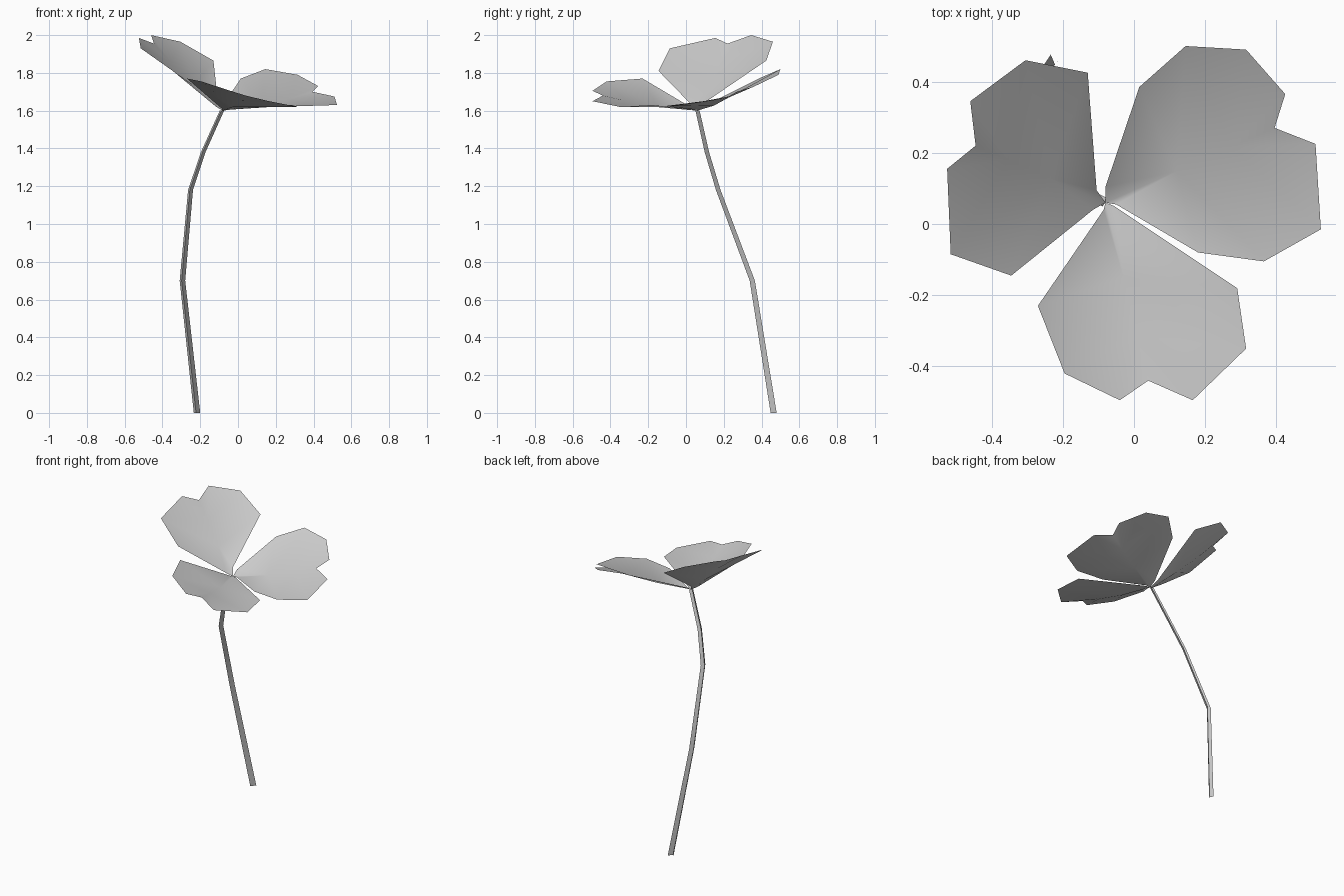
import bpy
from mathutils import Vector

default_cube = bpy.data.objects.get("Cube")
if default_cube:
    bpy.data.objects.remove(default_cube, do_unlink=True)

# One plain grey for the whole plant
grey = bpy.data.materials.new("plain grey")
grey.use_nodes = True
colour = (0.6, 0.6, 0.6, 1)
grey.diffuse_color = colour
for node in grey.node_tree.nodes:
    if node.type == "BSDF_PRINCIPLED":
        node.inputs["Base Color"].default_value = colour


def build_object(name, points, faces):
    mesh = bpy.data.meshes.new(name)
    mesh.from_pydata([tuple(point) for point in points], [], faces)
    mesh.materials.append(grey)
    mesh.update()
    result = bpy.data.objects.new(name, mesh)
    bpy.context.collection.objects.link(result)
    return result


def shade(target, angle):
    bpy.ops.object.select_all(action="DESELECT")
    target.select_set(True)
    bpy.context.view_layer.objects.active = target
    bpy.ops.object.shade_smooth_by_angle(angle=angle)


CENTRE = Vector((-0.08, 0.06, 1.6))


def build_leaflet(name, first_side, notch, second_side):
    """Heart-shaped sheet folded along a slightly sagging midrib."""
    notch = Vector(notch)
    sag = Vector((0, 0, -0.015))
    inner_rib = CENTRE.lerp(notch, 0.42) + sag
    outer_rib = CENTRE.lerp(notch, 0.75) + sag * 0.6
    points = [CENTRE, inner_rib, outer_rib, notch]
    faces = []
    for side, flipped in ((first_side, False), (second_side, True)):
        start = len(points)
        points.extend(Vector(point) for point in side)
        rim = list(range(start, len(points)))
        base, shoulder, outer = rim[:3]
        half = [(0, base, 1), (1, base, shoulder),
                (1, shoulder, outer), (1, outer, 2)]
        beyond = rim[2:] + [3]
        half += [(2, a, b) for a, b in zip(beyond, beyond[1:])]
        faces += [face[::-1] if flipped else face for face in half]
    leaflet = build_object(name, points, faces)
    shade(leaflet, 1.2)


# Leaflets: each side runs from the narrow base out to the notch
build_leaflet(
    "front_leaflet",
    [(-0.085, 0.04, 1.61), (-0.27, -0.23, 1.77),
     (-0.195, -0.42, 1.755), (-0.04, -0.495, 1.705)],
    (0.04, -0.44, 1.68),
    [(-0.055, 0.05, 1.605), (0.29, -0.18, 1.63),
     (0.315, -0.35, 1.62), (0.165, -0.495, 1.65)])
build_leaflet(
    "left_leaflet",
    [(-0.05, 0.055, 1.605), (0.18, -0.08, 1.62), (0.365, -0.105, 1.625),
     (0.525, -0.015, 1.63), (0.51, 0.225, 1.675)],
    (0.395, 0.27, 1.7),
    [(-0.08, 0.105, 1.63), (0.015, 0.385, 1.77), (0.145, 0.5, 1.82),
     (0.315, 0.49, 1.79), (0.425, 0.365, 1.73)])
build_leaflet(
    "right_leaflet",
    [(-0.105, 0.095, 1.64), (-0.13, 0.425, 1.865),
     (-0.305, 0.46, 1.965), (-0.46, 0.345, 2)],
    (-0.445, 0.22, 1.955),
    [(-0.115, 0.04, 1.62), (-0.345, -0.145, 1.81),
     (-0.515, -0.085, 1.93), (-0.525, 0.155, 1.985)])

# Stem: a narrow open channel swept along a bent path
stem_path = [(-0.218, 0.463, 0), (-0.295, 0.35, 0.7),
             (-0.252, 0.17, 1.18), (-0.185, 0.11, 1.38),
             (-0.085, 0.06, 1.602)]
channel = [Vector((-0.016, 0.013, 0)), Vector((-0.004, -0.015, 0)),
           Vector((0.018, 0.017, 0))]
stem_points = []
for spot in stem_path:
    taper = 1 - 0.2 * spot[2]
    stem_points += [Vector(spot) + corner * taper for corner in channel]
stem_faces = []
for ring in range(len(stem_path) - 1):
    for edge in range(len(channel) - 1):
        a = ring * len(channel) + edge
        b = a + len(channel)
        stem_faces.append((a, a + 1, b + 1, b))
stem = build_object("stem", stem_points, stem_faces)
shade(stem, 0.6)
